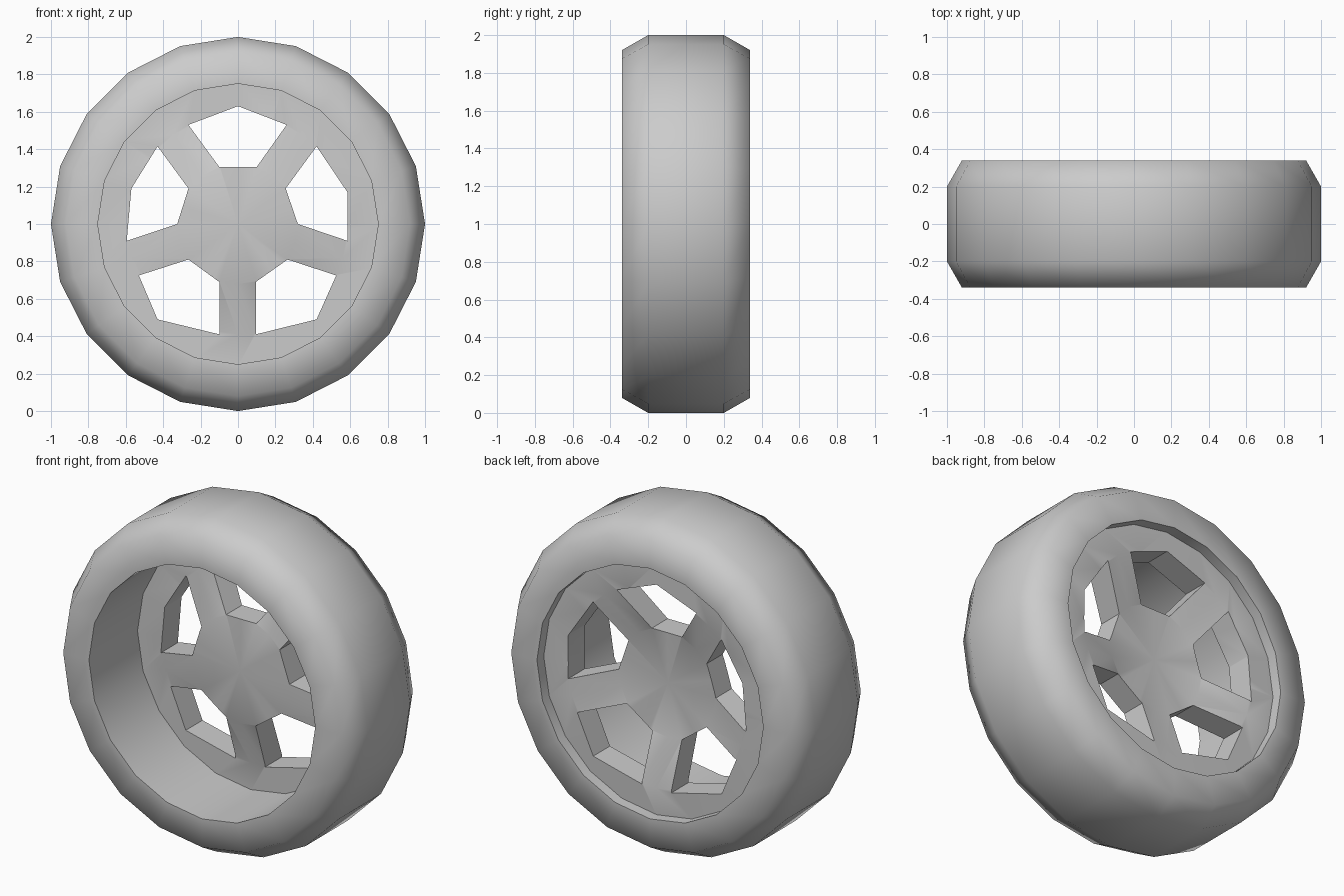
import bpy, bmesh, math

if "Cube" in bpy.data.objects:
    bpy.data.objects.remove(bpy.data.objects["Cube"])

SEG = 20
CZ = 1.0  # axle height


def finish(bm, name):
    bmesh.ops.recalc_face_normals(bm, faces=bm.faces)
    me = bpy.data.meshes.new(name)
    bm.to_mesh(me)
    bm.free()
    ob = bpy.data.objects.new(name, me)
    bpy.context.collection.objects.link(ob)
    return ob


def lathe(profile, name):
    """Spin a closed (radius, y) profile around the wheel axle."""
    bm = bmesh.new()
    rings = []
    for r, y in profile:
        if r == 0:
            rings.append([bm.verts.new((0, y, CZ))] * SEG)
        else:
            rings.append([bm.verts.new((r * math.cos(a), y, CZ + r * math.sin(a)))
                          for a in (2 * math.pi * i / SEG for i in range(SEG))])
    for k, ring in enumerate(rings):
        nxt = rings[(k + 1) % len(rings)]
        for i in range(SEG):
            j = (i + 1) % SEG
            vs = list(dict.fromkeys((ring[i], ring[j], nxt[j], nxt[i])))
            if len(vs) > 2:
                bm.faces.new(vs)
    return finish(bm, name)


def prism(points, name):
    """Extrude an (x, z) outline along y."""
    bm = bmesh.new()
    f = bm.faces.new([bm.verts.new((x, -0.3, z)) for x, z in points])
    ext = bmesh.ops.extrude_face_region(bm, geom=[f])
    for v in ext["geom"]:
        if isinstance(v, bmesh.types.BMVert):
            v.co.y = 0.6
    return finish(bm, name)


def smooth(ob, angle):
    bpy.ops.object.select_all(action='DESELECT')
    ob.select_set(True)
    bpy.context.view_layer.objects.active = ob
    bpy.ops.object.shade_smooth_by_angle(angle=math.radians(angle))


# Tyre with chamfered shoulders
tyre = lathe([(0.75, -0.34), (0.92, -0.34), (1.0, -0.2), (1.0, 0.2),
              (0.92, 0.34), (0.75, 0.34)], "tyre")
smooth(tyre, 65)

# Dished wheel disc, set toward the back
disc = lathe([(0, 0.02), (0.32, 0.03), (0.59, 0.12), (0.76, 0.12),
              (0.76, 0.275), (0.59, 0.28), (0.32, 0.18), (0, 0.17)], "wheel_disc")

# Five openings between the spokes
holes = [
    [(0, 1.63), (0.26, 1.53), (0.10, 1.305), (-0.10, 1.305), (-0.265, 1.53)],
    [(-0.43, 1.415), (-0.265, 1.19), (-0.325, 1.0), (-0.595, 0.91), (-0.57, 1.19)],
    [(0.42, 1.415), (0.585, 1.17), (0.585, 0.91), (0.32, 1.0), (0.255, 1.19)],
    [(-0.53, 0.725), (-0.265, 0.81), (-0.10, 0.69), (-0.10, 0.41), (-0.43, 0.49)],
    [(0.265, 0.81), (0.525, 0.725), (0.42, 0.49), (0.095, 0.41), (0.095, 0.69)],
]
bpy.context.view_layer.objects.active = disc
for pts in holes:
    cutter = prism(pts, "opening_cutter")
    cutter.hide_render = True
    mod = disc.modifiers.new("opening", 'BOOLEAN')
    mod.operation = 'DIFFERENCE'
    mod.solver = 'EXACT'
    mod.object = cutter
    bpy.ops.object.modifier_apply(modifier=mod.name)
    bpy.data.objects.remove(cutter)
smooth(disc, 35)
